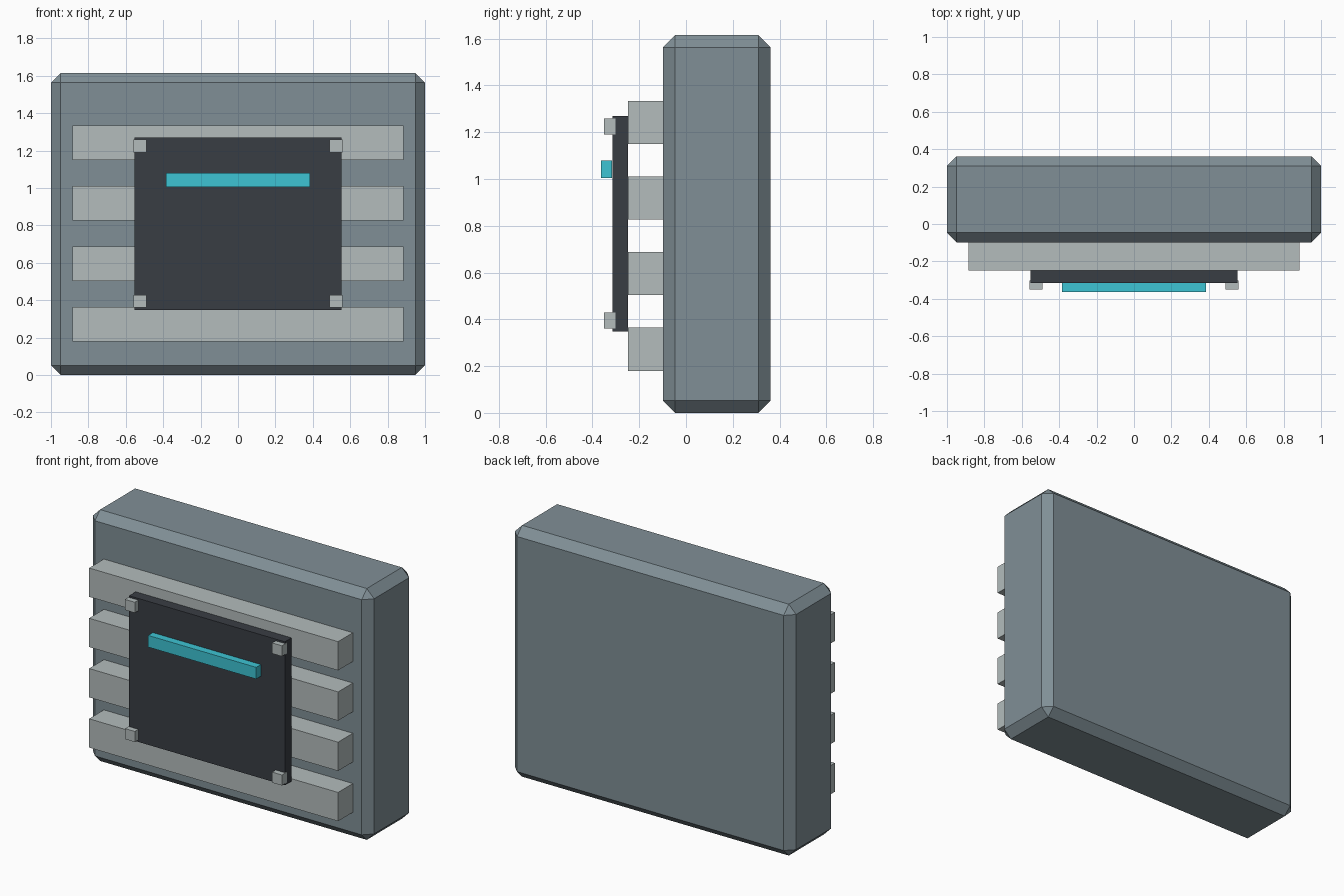
import bpy

if "Cube" in bpy.data.objects:
    bpy.data.objects.remove(bpy.data.objects["Cube"])


def material(name, rgb):
    """Flat material from 0-255 display colour, converted to linear."""
    m = bpy.data.materials.new(name)
    lin = [((c / 255 + 0.055) / 1.055) ** 2.4 for c in rgb]
    m.diffuse_color = (*lin, 1.0)
    m.use_nodes = True
    m.node_tree.nodes["Principled BSDF"].inputs["Base Color"].default_value = m.diffuse_color
    return m


slate = material("slate_grey", (128, 143, 150))
pale = material("pale_grey", (179, 188, 188))
dark = material("dark_grey", (57, 61, 68))
cyan = material("cyan", (61, 196, 212))


def box(name, x, y, z, mat, bevel=0.0):
    """Box spanning the given (min, max) ranges, with an optional chamfer."""
    spans = (x, y, z)
    bpy.ops.mesh.primitive_cube_add(size=1, location=[(a + b) / 2 for a, b in spans])
    ob = bpy.context.object
    ob.name = name
    ob.scale = [b - a for a, b in spans]
    bpy.ops.object.transform_apply(location=False, rotation=False, scale=True)
    ob.data.materials.append(mat)
    if bevel:
        mod = ob.modifiers.new("chamfer", 'BEVEL')
        mod.width = bevel
        mod.segments = 1
    return ob


# Chamfered main slab
box("body", (-1, 1), (-0.098, 0.362), (0, 1.615), slate, bevel=0.052)

# Four horizontal ribs across the front
for i in range(4):
    z = 0.18 + i * 0.323
    box(f"rib_{i + 1}", (-0.885, 0.885), (-0.248, -0.09), (z, z + 0.185), pale)

# Front panel with its light strip
box("panel", (-0.554, 0.554), (-0.315, -0.248), (0.348, 1.27), dark)
box("light_strip", (-0.384, 0.384), (-0.364, -0.316), (1.004, 1.079), cyan)

# Square bolts at the panel corners
for side, x in (("left", -0.523), ("right", 0.523)):
    for level, z in (("lower", 0.395), ("upper", 1.225)):
        box(f"bolt_{level}_{side}", (x - 0.035, x + 0.035), (-0.351, -0.301),
            (z - 0.034, z + 0.034), pale)
